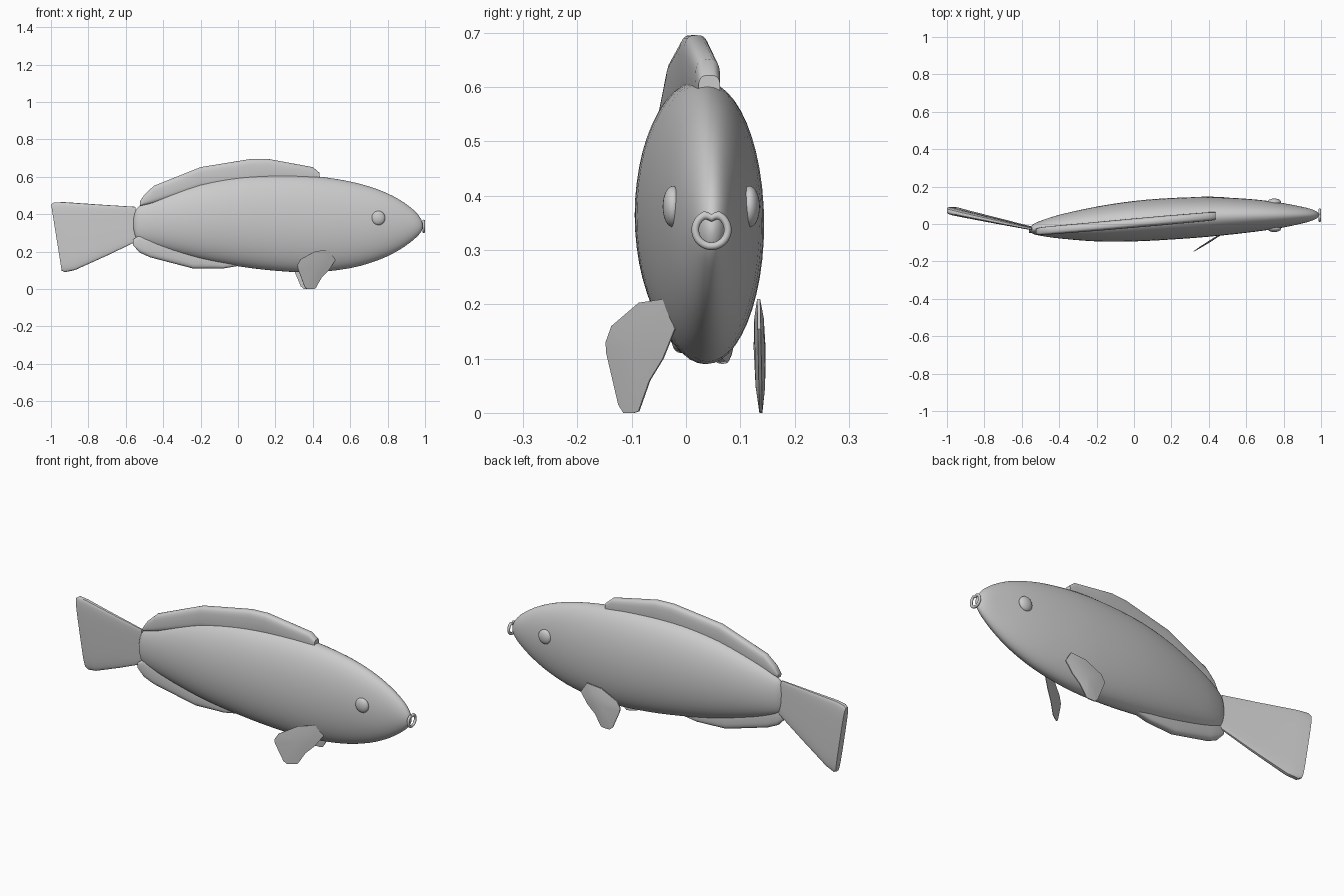
import bpy, bmesh, math
from mathutils import Vector

if "Cube" in bpy.data.objects:
    bpy.data.objects.remove(bpy.data.objects["Cube"])

grey = bpy.data.materials.new("plain grey")
grey.diffuse_color = (0.6, 0.6, 0.6, 1)
grey.use_nodes = True
grey.node_tree.nodes["Principled BSDF"].inputs["Base Color"].default_value = grey.diffuse_color


def finish(name, bm, angle=40):
    bmesh.ops.recalc_face_normals(bm, faces=bm.faces)
    me = bpy.data.meshes.new(name)
    bm.to_mesh(me)
    bm.free()
    me.materials.append(grey)
    ob = bpy.data.objects.new(name, me)
    bpy.context.collection.objects.link(ob)
    bpy.ops.object.select_all(action='DESELECT')
    ob.select_set(True)
    bpy.context.view_layer.objects.active = ob
    bpy.ops.object.shade_smooth_by_angle(angle=math.radians(angle))
    return ob


def resample(st, steps):
    """Catmull-Rom curve through the stations."""
    out = []
    for i in range(len(st) - 1):
        q = [st[max(i - 1, 0)], st[i], st[i + 1], st[min(i + 2, len(st) - 1)]]
        for k in range(steps):
            t = k / steps
            out.append([0.5 * (2 * b + (c - a) * t + (2 * a - 5 * b + 4 * c - d) * t * t
                               + (3 * b - a - 3 * c + d) * t ** 3) for a, b, c, d in zip(*q)])
    return out + [st[-1]]


def loft(name, st, n=32, power=1.0, shear=0.0, steps=1):
    """Skin rounded sections; station = x, centre y, low z, high z, half width."""
    bm = bmesh.new()
    rings = []
    for x, yc, lo, hi, w in resample(st, steps):
        ring = []
        for k in range(n):
            a = 2 * math.pi * k / n
            c, s = math.cos(a), math.sin(a)
            h = math.copysign(abs(s) ** power, s) * (hi - lo) / 2
            ring.append(bm.verts.new((x + shear * h, yc + math.copysign(abs(c) ** power, c) * w,
                                      (lo + hi) / 2 + h)))
        rings.append(ring)
    for r, q in zip(rings, rings[1:]):
        for k in range(n):
            j = (k + 1) % n
            bm.faces.new((r[k], r[j], q[j], q[k]))
    bm.faces.new(rings[0])
    bm.faces.new(rings[-1])
    return finish(name, bm)


# Body, slightly swung towards the tail
loft("body", [
    (-0.558, -0.030, 0.32, 0.38, 0.008), (-0.545, -0.028, 0.275, 0.425, 0.022),
    (-0.51, -0.024, 0.25, 0.455, 0.037), (-0.40, -0.014, 0.212, 0.505, 0.063),
    (-0.20, 0.000, 0.158, 0.570, 0.093), (0.00, 0.015, 0.122, 0.605, 0.108),
    (0.20, 0.028, 0.098, 0.613, 0.111), (0.40, 0.038, 0.090, 0.605, 0.106),
    (0.60, 0.044, 0.112, 0.575, 0.091), (0.75, 0.046, 0.155, 0.532, 0.073),
    (0.86, 0.047, 0.208, 0.480, 0.053), (0.94, 0.048, 0.265, 0.422, 0.034),
    (0.978, 0.048, 0.305, 0.375, 0.017), (0.988, 0.048, 0.333, 0.343, 0.003)], 48, steps=3)

# Long fins along back and belly
loft("dorsal_fin", [
    (-0.525, -0.040, 0.445, 0.468, 0.014), (-0.50, -0.038, 0.450, 0.505, 0.020),
    (-0.45, -0.034, 0.46, 0.552, 0.022), (-0.20, -0.013, 0.54, 0.652, 0.024),
    (0.07, 0.011, 0.57, 0.696, 0.025), (0.16, 0.019, 0.58, 0.696, 0.025),
    (0.40, 0.040, 0.57, 0.652, 0.023), (0.435, 0.043, 0.57, 0.622, 0.020)], 24, 0.65)
loft("anal_fin", [
    (-0.562, -0.035, 0.235, 0.265, 0.012), (-0.525, -0.032, 0.195, 0.29, 0.019),
    (-0.47, -0.027, 0.170, 0.28, 0.022), (-0.24, -0.005, 0.110, 0.21, 0.023),
    (-0.08, 0.008, 0.110, 0.17, 0.022), (0.01, 0.014, 0.125, 0.16, 0.018)], 24, 0.65)

# Tail fan, bent to one side
loft("tail_fin", [
    (-0.535, -0.026, 0.265, 0.440, 0.008), (-0.72, 0.014, 0.180, 0.452, 0.014),
    (-0.90, 0.054, 0.102, 0.465, 0.019), (-0.955, 0.067, 0.090, 0.463, 0.021),
    (-0.971, 0.071, 0.098, 0.452, 0.020)], 32, 0.5, shear=-0.16)

# Paired side fins: one outline, each laid on its own upright plane
outline = [(0.318, 0.13), (0.335, 0.16), (0.415, 0.203), (0.49, 0.21), (0.52, 0.155),
           (0.485, 0.10), (0.446, 0.06), (0.414, 0.003), (0.40, 0), (0.37, 0), (0.355, 0.015), (0.32, 0.11)]


def side_fin(name, place, normal, thick):
    bm = bmesh.new()
    mid = (0.41, 0.12)
    loops = []
    for side in (-1, 1):
        for f, t in ((1, 0.25), (0.6, 0.8)):
            loops.append([bm.verts.new(place(mid[0] + (x - mid[0]) * f, mid[1] + (z - mid[1]) * f)
                                       + normal * side * t * thick) for x, z in outline])
        centre = bm.verts.new(place(*mid) + normal * side * thick)
        inner = loops[-1]
        for k in range(len(inner)):
            bm.faces.new((inner[k - 1], inner[k], centre))
    for p, q in ((0, 1), (2, 3), (0, 2)):
        for k in range(len(outline)):
            bm.faces.new((loops[p][k - 1], loops[p][k], loops[q][k], loops[q][k - 1]))
    return finish(name, bm, 50)


side_fin("near_side_fin", lambda x, z: Vector((x, -0.146 + 0.63 * (x - 0.32), z)),
         Vector((0.53, -0.85, 0)), 0.005)
side_fin("far_side_fin", lambda x, z: Vector((0.37 + (x - 0.385) * 1.15, 0.138 - 0.02 * z, z)),
         Vector((0, 1, 0)), 0.011)

# Eyes
for name, y in (("near_eye", -0.024), ("far_eye", 0.117)):
    bm = bmesh.new()
    bmesh.ops.create_uvsphere(bm, u_segments=24, v_segments=16, radius=1)
    bmesh.ops.scale(bm, vec=(0.037, 0.019, 0.038), verts=bm.verts)
    bmesh.ops.translate(bm, vec=(0.75, y, 0.38), verts=bm.verts)
    finish(name, bm)

# Lips: ring facing forwards with a small dip at the top
bpy.ops.mesh.primitive_torus_add(major_segments=32, minor_segments=10, major_radius=0.03,
                                 minor_radius=0.007, location=(0.993, 0.047, 0.337),
                                 rotation=(0, math.pi / 2, 0))
lips = bpy.context.object
lips.name = "lips"
for v in lips.data.vertices:
    if v.co.x < 0:  # local -x points up
        v.co.x += 0.008 * max(0, 1 - abs(v.co.y) / 0.012)
lips.data.materials.append(grey)
bpy.ops.object.shade_smooth_by_angle(angle=math.radians(40))
